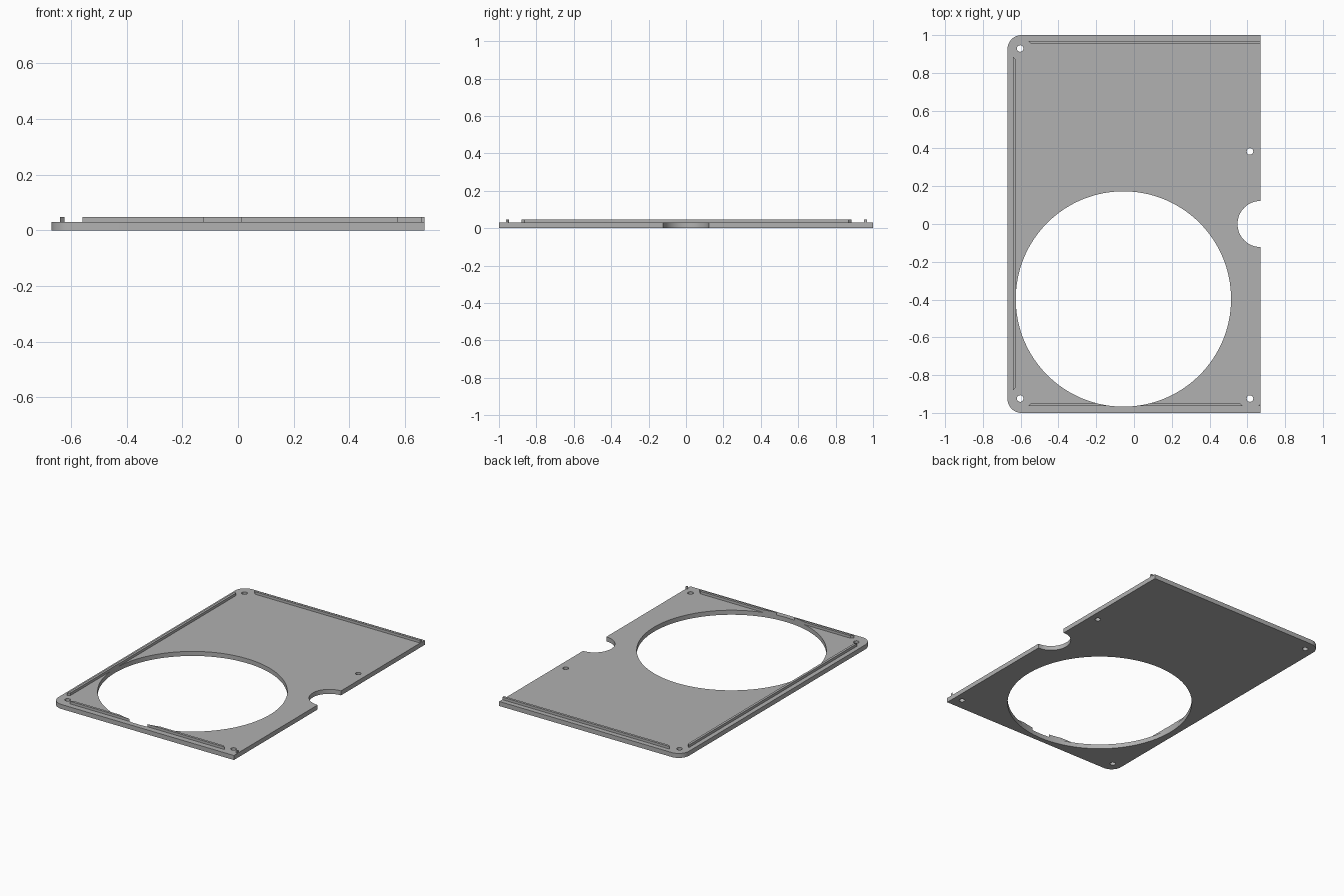
import bpy, bmesh, math

cube = bpy.data.objects.get("Cube")
if cube:
    bpy.data.objects.remove(cube, do_unlink=True)

W, L, T, TOP = 0.67, 1.0, 0.03, 0.047   # half width, half length, plate and rib heights
RIB = 0.016

grey = bpy.data.materials.new("grey plastic")
grey.use_nodes = True
colour = (0.44, 0.44, 0.44, 1)
grey.diffuse_color = colour
grey.node_tree.nodes["Principled BSDF"].inputs["Base Color"].default_value = colour


def prism(name, outline, z0, z1):
    """Extrude a flat outline between two heights."""
    bm = bmesh.new()
    face = bm.faces.new([bm.verts.new((x, y, z0)) for x, y in outline])
    new = bmesh.ops.extrude_face_region(bm, geom=[face])["geom"]
    for v in new:
        if isinstance(v, bmesh.types.BMVert):
            v.co.z = z1
    bmesh.ops.recalc_face_normals(bm, faces=bm.faces)
    mesh = bpy.data.meshes.new(name)
    bm.to_mesh(mesh)
    bm.free()
    mesh.materials.append(grey)
    obj = bpy.data.objects.new(name, mesh)
    bpy.context.collection.objects.link(obj)
    return obj


def arc(cx, cy, r, start, end, n):
    angles = [math.radians(start + (end - start) * i / n) for i in range(n + 1)]
    return [(cx + r * math.cos(a), cy + r * math.sin(a)) for a in angles]


def circle(cx, cy, r, n):
    return arc(cx, cy, r, 0, 360, n)[:-1]


def cut(obj, cutters):
    bpy.context.view_layer.objects.active = obj
    for c in cutters:
        mod = obj.modifiers.new("cut", "BOOLEAN")
        mod.operation = "DIFFERENCE"
        mod.solver = "EXACT"
        mod.object = c
        bpy.ops.object.modifier_apply(modifier=mod.name)


# Base plate with two rounded corners and a half-round notch in its side
R = 0.075
outline = ([(W, -L)] + arc(W, 0, 0.122, 270, 90, 32) + [(W, L)]
           + arc(R - W, L - R, R, 90, 180, 12)
           + arc(R - W, R - L, R, 180, 270, 12))
plate = prism("base_plate", outline, 0, T)

# Ribs with mitred ends, longer on the outer edge
back = prism("back_rib", [(-0.558, 0.968), (W, 0.968),
                          (W, 0.968 - RIB), (RIB - 0.558, 0.968 - RIB)], T, TOP)
side = prism("right_rib", [(-0.64, 0.886), (-0.64, -0.88),
                           (RIB - 0.64, RIB - 0.88), (RIB - 0.64, 0.886 - RIB)], T, TOP)
front = prism("front_rib", [(-0.558, -0.963), (0.574, -0.963),
                            (0.574 - RIB, RIB - 0.963), (RIB - 0.558, RIB - 0.963)], T, TOP)
stub = prism("corner_stub", [(0.658, -0.963), (W, -0.963), (W, -0.951)], T, TOP)

# Large round opening and four screw holes
opening = prism("opening_cutter", circle(-0.056, -0.397, 0.57, 128), -1, 1)
holes = [prism("hole_cutter", circle(x, y, 0.0175, 24), -1, 1)
         for x, y in ((-0.603, 0.929), (-0.603, -0.924), (0.614, -0.924), (0.614, 0.384))]
cut(plate, [opening] + holes)
cut(front, [opening])
cut(side, [opening])
for c in [opening] + holes:
    bpy.data.objects.remove(c, do_unlink=True)

# Smooth round walls, sharp edges
bpy.ops.object.select_all(action="DESELECT")
for obj in (plate, back, side, front, stub):
    obj.select_set(True)
bpy.context.view_layer.objects.active = plate
bpy.ops.object.shade_smooth_by_angle(angle=math.radians(30))
